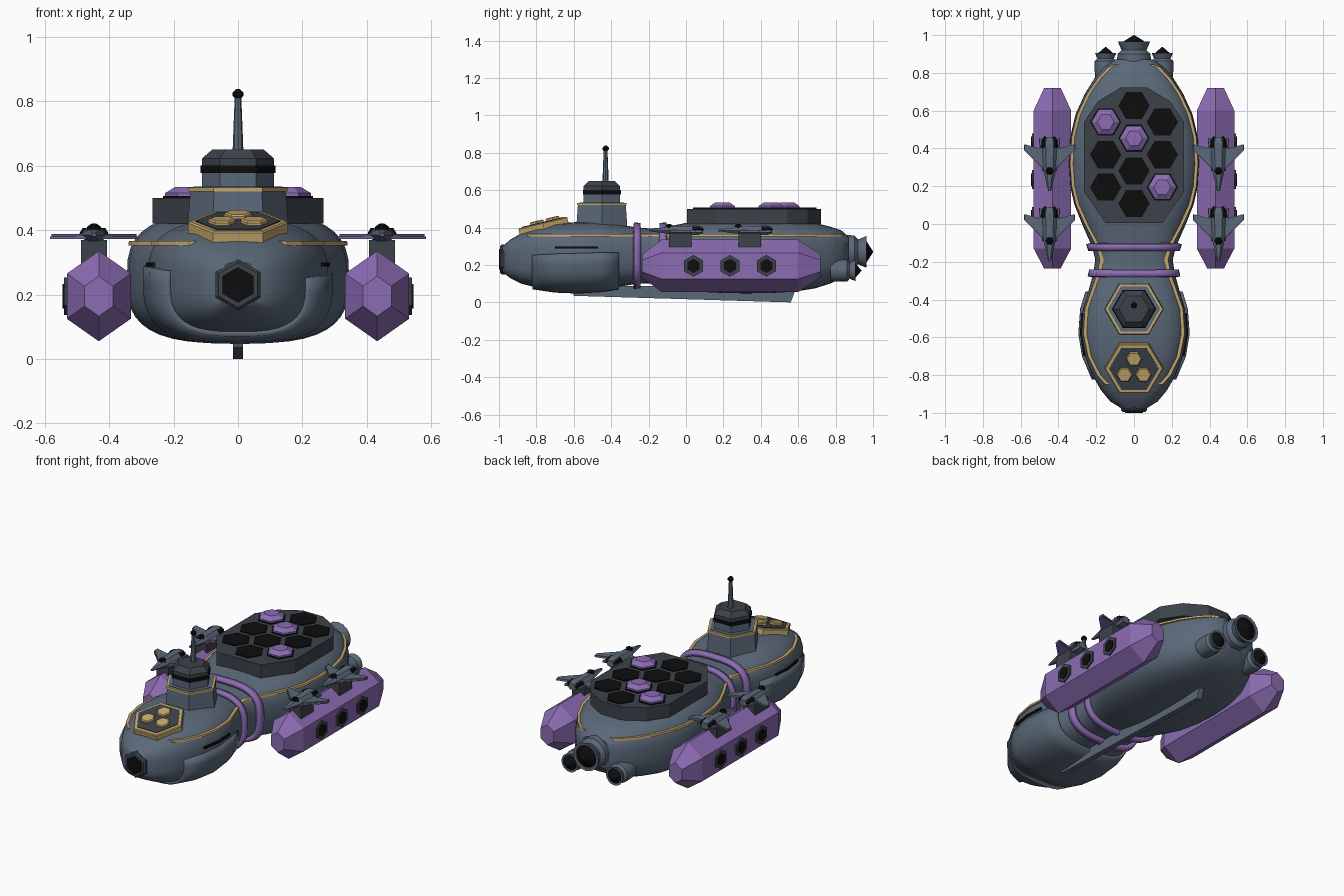
import bpy, bmesh
from math import sin, cos, radians, pi
from mathutils import Matrix, Vector

if "Cube" in bpy.data.objects:
    bpy.data.objects.remove(bpy.data.objects["Cube"])

T, S = Matrix.Translation, Matrix.Diagonal


def material(name, rgb):
    m = bpy.data.materials.new(name)
    m.diffuse_color = (*rgb, 1)
    m.use_nodes = True
    m.node_tree.nodes["Principled BSDF"].inputs["Base Color"].default_value = m.diffuse_color
    return m


HULL = material("hull_slate", (0.105, 0.14, 0.19))
DARK = material("dark_slate", (0.045, 0.055, 0.07))
BLACK = material("black", (0.004, 0.004, 0.004))
PURPLE = material("purple", (0.26, 0.15, 0.45))
GOLD = material("gold", (0.56, 0.39, 0.15))


def make(name, verts, faces, mat, matrix=Matrix(), smooth=False):
    me = bpy.data.meshes.new(name)
    me.from_pydata([matrix @ Vector(v) for v in verts], [], faces)
    bm = bmesh.new()
    bm.from_mesh(me)
    bmesh.ops.recalc_face_normals(bm, faces=bm.faces)
    bm.to_mesh(me)
    bm.free()
    me.materials.append(mat)
    ob = bpy.data.objects.new(name, me)
    bpy.context.collection.objects.link(ob)
    if smooth:
        bpy.ops.object.select_all(action='DESELECT')
        ob.select_set(True)
        bpy.context.view_layer.objects.active = ob
        bpy.ops.object.shade_smooth_by_angle(angle=radians(35))
    return ob


def bridge(rows, n, closed=True):
    """Quads between successive rows of n points."""
    return [(r*n + i, r*n + (i+1) % n, (r+1)*n + (i+1) % n, (r+1)*n + i)
            for r in range(rows-1) for i in range(n if closed else n-1)]


def stack(name, sections, mat, matrix=Matrix(), n=6, rot=0, smooth=False):
    """n-sided solid along local z from (radius, height) sections."""
    v = [(r*cos(2*pi*i/n + radians(rot)), r*sin(2*pi*i/n + radians(rot)), z)
         for r, z in sections for i in range(n)]
    f = bridge(len(sections), n)
    f += [tuple(range(n)), tuple(range(len(v)-n, len(v)))]
    return make(name, v, f, mat, matrix, smooth)


def plate(name, outline, z0, z1, mat, matrix=Matrix()):
    n = len(outline)
    v = [(x, y, z) for z in (z0, z1) for x, y in outline]
    return make(name, v, bridge(2, n) + [tuple(range(n)), tuple(range(n, 2*n))], mat, matrix)


def axis(x, y, z, a, ax):
    return T((x, y, z)) @ Matrix.Rotation(radians(a), 4, ax)


# Hull stations: y, half width, bottom, top
ST = [(-.98, .06, .16, .30), (-.94, .125, .13, .335), (-.88, .175, .10, .37), (-.8, .22, .08, .40),
      (-.7, .26, .067, .42), (-.58, .28, .062, .43), (-.45, .27, .07, .43), (-.35, .24, .085, .415),
      (-.26, .215, .10, .40), (-.19, .205, .10, .395), (-.12, .222, .09, .40), (0, .275, .068, .425),
      (.1, .315, .055, .442), (.2, .338, .05, .45), (.32, .345, .048, .455), (.46, .338, .05, .45),
      (.58, .31, .057, .44), (.69, .26, .075, .425), (.77, .21, .10, .405), (.83, .16, .13, .385),
      (.87, .10, .18, .35)]


def station(y):
    for p, q in zip(ST, ST[1:]):
        if y <= q[0]:
            t = (y-p[0])/(q[0]-p[0])
            return [a + (b-a)*t for a, b in zip(p, q)][1:]


def ring(y, off, t0, t1, n):
    w, zb, zt = station(y)
    pts = []
    for i in range(n):
        t = radians(t0 + (t1-t0)*i/n)
        c, s = [(1 if k > 0 else -1)*abs(k)**(2/3) for k in (cos(t), sin(t))]
        pts.append(((w+off)*c, y, (zb+zt)/2 + ((zt-zb)/2+off)*s))
    return pts


def loft(name, ys, off, mat, t0=0, t1=360, n=40, closed=True, caps=False, thick=0):
    v = [p for y in ys for p in ring(y, off, t0, t1, n)]
    f = bridge(len(ys), n, closed)
    if caps:
        f += [tuple(range(n)), tuple(range(len(v)-n, len(v)))]
    ob = make(name, v, f, mat, smooth=True)
    if thick:
        m = ob.modifiers.new("thickness", 'SOLIDIFY')
        m.thickness, m.offset = thick, 0
    return ob


loft("hull", [s[0] for s in ST], 0, HULL, caps=True)
for i, y in enumerate((-.28, -.14)):
    loft(f"neck_ring_{i}", (y, y+.036), .012, PURPLE, thick=.026)
loft("jaw_armour", (-.82, -.7, -.58, -.45, -.36), .005, HULL, 174, 368, 30, False, thick=.02)

# Gold waterline trim on both sides, and eye slits
ys = [-.85] + [s[0] for s in ST[3:20]] + [.845]
for s in (-1, 1):
    v = []
    for y in ys:
        w, zb, zt = station(y)
        k = min(.98, (.36-(zb+zt)/2)/((zt-zb)/2))
        x = w*(1-k**3)**(1/3)
        v += [(s*(x+dx), y, z) for dx, z in ((-.012, .353), (.014, .353), (.012, .366), (-.012, .366))]
    make("gold_trim", v, bridge(len(ys), 4) + [(0, 1, 2, 3), tuple(range(len(v)-4, len(v)))], GOLD)
    plate("eye_slit", [(s*.24, -.7), (s*.268, -.7), (s*.286, -.58), (s*.28, -.47), (s*.24, -.47)],
          .287, .3, BLACK)

# Keel fin
plate("keel", [(-.62, .09), (-.60, .035), (.56, 0), (.59, .08)], -.016, .016, HULL,
      Matrix(((0, 0, 1, 0), (1, 0, 0, 0), (0, 1, 0, 0), (0, 0, 0, 1))))

# Nose port
nose = axis(0, 0, .23, 90, 'X')
stack("nose_frame", [(.08, .93), (.08, .985), (.07, .995)], DARK, nose, rot=30)
stack("nose_port", [(.055, .95), (.055, 1.0)], BLACK, nose, rot=30)

# Bow hex plate
bow = axis(0, -.757, .388, 13.5, 'X')
stack("bow_frame", [(.155, 0), (.155, .035), (.15, .04)], GOLD, bow)
stack("bow_panel", [(.132, .02), (.132, .043)], DARK, bow)
for x, y in ((0, .056), (-.05, -.03), (.05, -.03)):
    stack("bow_hatch", [(.043, .03), (.043, .052), (.037, .056)], GOLD, bow @ T((x, y, 0)))

# Command tower
tw = T((0, -.45, 0))
stack("tower_base", [(.16, .37), (.148, .52)], HULL, tw)
stack("tower_gold", [(.153, .52), (.153, .532)], GOLD, tw)
stack("tower_step", [(.138, .525), (.138, .535)], HULL, tw)
stack("tower_neck", [(.112, .53), (.112, .6)], HULL, tw)
stack("tower_window_band", [(.117, .578), (.117, .6)], BLACK, tw)
stack("tower_roof", [(.112, .6), (.112, .622), (.08, .65)], DARK, tw)
mt = T((0, -.43, 0))
stack("mast", [(.017, .64), (.01, .82)], HULL, mt, 8)
stack("mast_tip", [(.008, .808), (.017, .817), (.017, .827), (.006, .838)], BLACK, mt, 8)

# Launch deck with hexagonal cells
half = [(.15, .005), (.265, .17), (.265, .54), (.19, .65), (.07, .722)]
deck = half + [(-x, y) for x, y in reversed(half)]
plate("deck", deck, .42, .5, DARK)
for x, col in ((-.15, (.195, .367, .54)), (0, (.108, .281, .454, .627)), (.15, (.195, .367, .54))):
    for y in col:
        m = T((x, y, .5))
        stack("deck_cell", [(.083, -.01), (.083, .006)], BLACK, m)
        if (x, y) in ((-.15, .54), (0, .454), (.15, .195)):
            stack("cell_dome", [(.076, 0), (.076, .015), (.045, .034)], PURPLE, m)

# Thrusters: one main, two small
for x, y, z, k in ((0, .965, .27, 1), (-.15, .905, .17, .66), (.15, .905, .17, .66)):
    m = axis(x, y, z, -90, 'X') @ S((k, k, k, 1))
    stack("thruster", [(.085, -.2), (.09, -.11), (.088, -.065), (.066, -.045), (.085, 0), (.068, -.002),
                       (.06, -.02)], HULL, m, 16, smooth=True)
    stack("thruster_core", [(.066, -.02), (.064, -.004), (.002, .035 if k == 1 else .05)], BLACK, m, 16)


# Side pods with ports and docked fighters
def fighter(cx, y):
    box = [(-.04, -.12), (.04, -.12), (.04, 0), (-.04, 0)]
    at = T((cx, y, 0))
    plate("fighter_pylon", box, .29, .37, DARK, at)
    body = axis(cx, y, .385, 90, 'X') @ S((1, .7, 1, 1))
    stack("fighter_body", [(.03, -.06), (.042, -.03), (.036, .1), (.008, .225)], HULL, body)
    stack("fighter_cockpit", [(.024, -.01), (.02, .012), (.008, .02)], BLACK,
          T((cx, y-.12, .4)))
    for s in (-1, 1):
        wing = [(0, -.14), (s*.03, -.11), (s*.132, -.005), (s*.132, .022), (s*.05, 0), (s*.055, .055), (0, .04)]
        plate("fighter_wing", wing, .376, .388, HULL, at)
        plate("fighter_wing_edge", [(p[0]*1.03, p[1]-.003) for p in wing], .373, .38, PURPLE, at)
        stack("fighter_engine", [(.02, -.05), (.016, -.01), (.002, .01)], BLACK,
              axis(cx + s*.025, y+.055, .39, -90, 'X'))


for s in (-1, 1):
    cx = s*.432
    pod = axis(cx, 0, .195, -90, 'X') @ S((.82, 1, 1, 1))
    stack("pod", [(.062, -.235), (.14, -.13), (.14, .6), (.062, .72)], PURPLE, pod, rot=30)
    for y in (.04, .235, .43):
        m = axis(s*.52, y, .195, 90*s, 'Y')
        stack("pod_port_frame", [(.058, 0), (.058, .02)], DARK, m)
        stack("pod_port", [(.038, 0), (.038, .024)], BLACK, m)
    for y in (.4, .03):
        fighter(s*.447, y)
